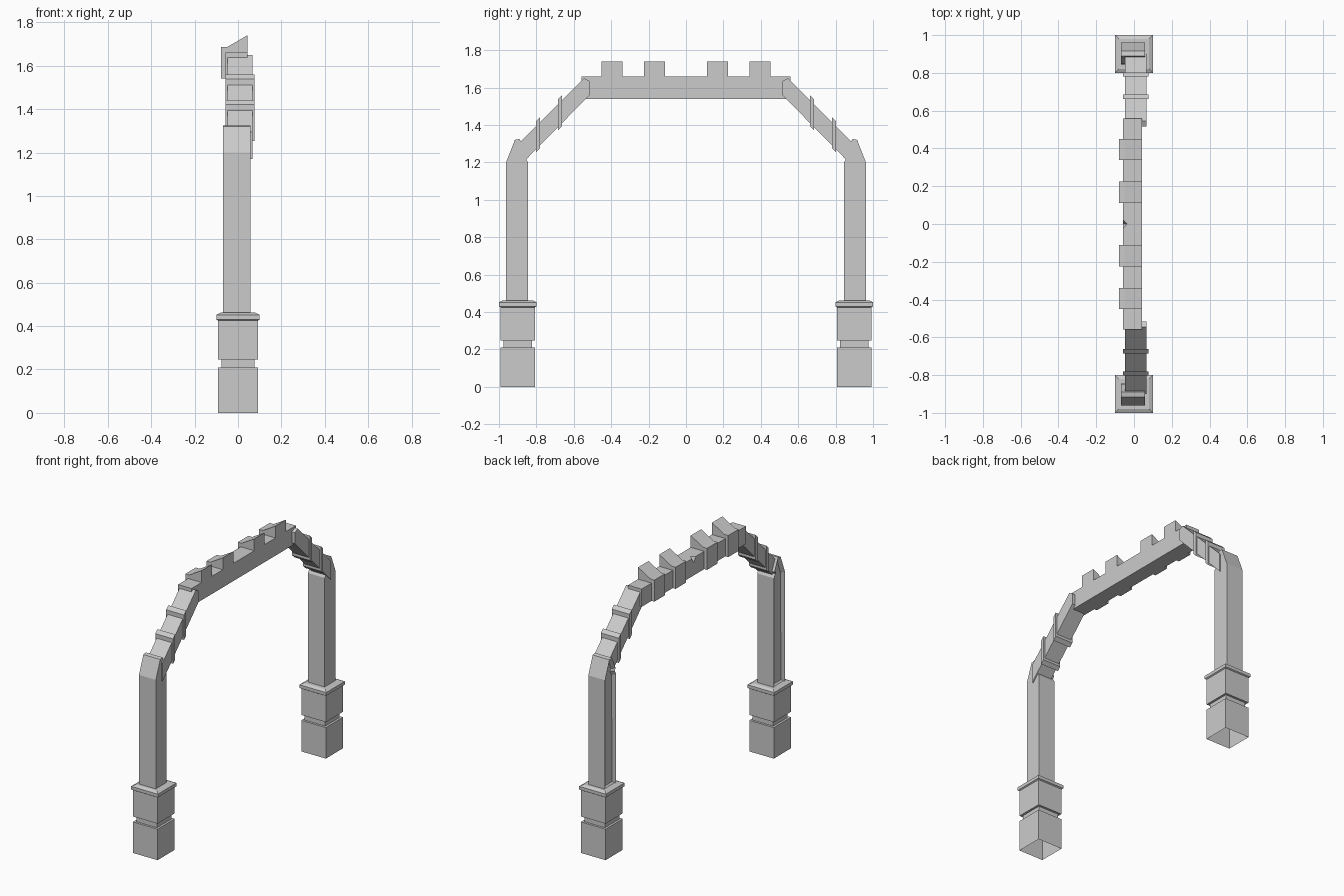
import bpy
import bmesh

cube = bpy.data.objects.get("Cube")
if cube:
    bpy.data.objects.remove(cube, do_unlink=True)

stone = bpy.data.materials.new("grey_stone")
stone.use_nodes = True
GREY = (0.6, 0.6, 0.6, 1)
stone.diffuse_color = GREY
stone.node_tree.nodes["Principled BSDF"].inputs["Base Color"].default_value = GREY


def finish(bm, name):
    bmesh.ops.recalc_face_normals(bm, faces=bm.faces)
    mesh = bpy.data.meshes.new(name)
    bm.to_mesh(mesh)
    bm.free()
    mesh.materials.append(stone)
    obj = bpy.data.objects.new(name, mesh)
    bpy.context.collection.objects.link(obj)
    return obj


def extrude(name, profile, lo, hi, axis, side=1, panel=None):
    """Extrude a profile along x (y-z outline) or y (x-z outline)."""
    bm = bmesh.new()

    def place(u, v, w):
        return (w, u * side, v) if axis == "x" else (u, w, v)

    near = [bm.verts.new(place(u, v, lo)) for u, v in profile]
    far = [bm.verts.new(place(u, v, hi)) for u, v in profile]
    front = bm.faces.new(near)
    bm.faces.new(far[::-1])
    for i in range(len(profile)):
        j = (i + 1) % len(profile)
        bm.faces.new((near[i], far[i], far[j], near[j]))
    bmesh.ops.recalc_face_normals(bm, faces=bm.faces)
    if panel:
        # Sunken panel on the face at the low end
        bmesh.ops.inset_region(bm, faces=[front], thickness=panel[0])
        bmesh.ops.translate(bm, verts=front.verts, vec=(panel[1], 0, 0))
    return finish(bm, name)


def plinth(name, y):
    """Square stepped block, open underneath."""
    steps = [(0.092, 0), (0.092, 0.21), (0.077, 0.21), (0.077, 0.247),
             (0.092, 0.247), (0.092, 0.425), (0.1, 0.43), (0.1, 0.452),
             (0.08, 0.462)]
    bm = bmesh.new()
    rings = [[bm.verts.new((sx * h, y + sy * h, z))
              for sx, sy in ((-1, -1), (1, -1), (1, 1), (-1, 1))]
             for h, z in steps]
    for a, b in zip(rings, rings[1:]):
        for i in range(4):
            j = (i + 1) % 4
            bm.faces.new((a[i], a[j], b[j], b[i]))
    bm.faces.new(rings[-1])
    finish(bm, name)


# Posts, plinths and sloping struts on both sides
post = [(0.845, 0.455), (0.962, 0.455), (0.962, 1.2), (0.915, 1.32),
        (0.89, 1.325), (0.85, 1.24), (0.86, 1.225), (0.845, 1.2)]
strut = [(0.515, 1.56), (0.9, 1.17), (0.9, 1.295),
         (0.545, 1.65), (0.515, 1.635)]
for side, label in ((-1, "front"), (1, "back")):
    plinth(label + "_plinth", side * 0.9)
    extrude(label + "_post", post, -0.068, 0.058, "x", side, (0.024, 0.018))
    extrude(label + "_strut", strut, -0.048, 0.066, "x", side)
    for n, y in enumerate((0.663, 0.78)):
        e = y + 0.022
        band = [(y, 2.055 - y), (e, 2.055 - e), (e, 2.223 - e), (y, 2.223 - y)]
        extrude(f"{label}_strut_band_{n + 1}", band, -0.058, 0.076, "x", side)

# Top beam with a small notch in its edge
beam = extrude("top_beam", [(-0.058, 1.54), (0.043, 1.54), (0.043, 1.66),
                            (-0.058, 1.66)], -0.558, 0.558, "y")
bm = bmesh.new()
for x, y, z in ((-0.02, 0, 1.68), (-0.07, -0.045, 1.68),
                (-0.07, 0.045, 1.68), (-0.07, 0, 1.61)):
    bm.verts.new((x, y, z))
bmesh.ops.convex_hull(bm, input=bm.verts)
cutter = finish(bm, "notch_cutter")
cutter.hide_render = True
cut = beam.modifiers.new("notch", "BOOLEAN")
cut.operation = "DIFFERENCE"
cut.solver = "EXACT"
cut.object = cutter
bpy.context.view_layer.objects.active = beam
bpy.ops.object.modifier_apply(modifier=cut.name)
bpy.data.objects.remove(cutter, do_unlink=True)

# Sloped blocks wrapping over the beam
block = [(-0.079, 1.54), (-0.05, 1.54), (-0.05, 1.64), (0.043, 1.64),
         (0.043, 1.74), (-0.05, 1.686), (-0.079, 1.686)]
for n, y in enumerate((-0.395, -0.168, 0.168, 0.395)):
    extrude(f"beam_block_{n + 1}", block, y - 0.056, y + 0.056, "y")
